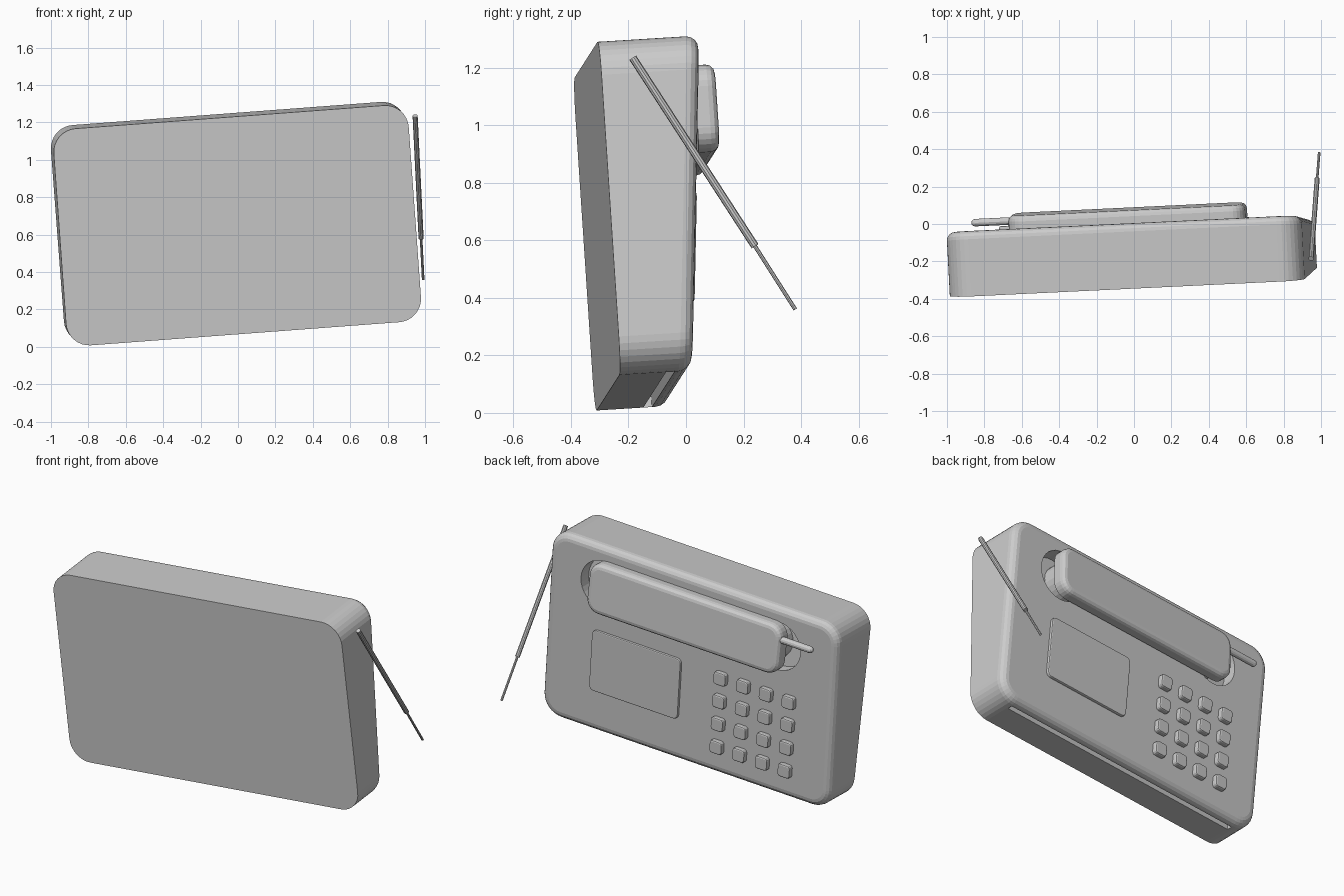
import bpy, bmesh, math
from mathutils import Matrix, Vector

if "Cube" in bpy.data.objects:
    bpy.data.objects.remove(bpy.data.objects["Cube"])

grey = bpy.data.materials.new("light grey plastic")
grey.use_nodes = True
grey.diffuse_color = (0.6, 0.6, 0.6, 1)
grey.node_tree.nodes["Principled BSDF"].inputs["Base Color"].default_value = (0.6, 0.6, 0.6, 1)

# The whole phone leans: local axes are width, depth and height
ex = Vector((1, 0.048, 0.075)).normalized()
ez = Vector((-0.075, -0.066, 1))
ez = (ez - ez.dot(ex) * ex).normalized()
ey = ez.cross(ex)
LEAN = Matrix((ex, ey, ez)).transposed().to_4x4()


def back(w):
    """Depth of the sloping keypad face at height w."""
    return -0.025 + 0.087 * w


def finish(name, bm, lean=True):
    bmesh.ops.recalc_face_normals(bm, faces=bm.faces)
    mesh = bpy.data.meshes.new(name)
    bm.to_mesh(mesh)
    bm.free()
    mesh.materials.append(grey)
    ob = bpy.data.objects.new(name, mesh)
    bpy.context.collection.objects.link(ob)
    if lean:
        mesh.transform(LEAN)
    return ob


def slab(name, u0, u1, w0, w1, front, rear, r, bevel=0, seg=6, steps=3):
    """Rounded plate; front and rear give depth as functions of height."""
    bm = bmesh.new()
    pts = []
    for i, (cu, cw) in enumerate([(u1 - r, w1 - r), (u0 + r, w1 - r),
                                  (u0 + r, w0 + r), (u1 - r, w0 + r)]):
        for k in range(seg + 1):
            a = (i + k / seg) * math.pi / 2
            pts.append((cu + r * math.cos(a), cw + r * math.sin(a)))
    a = [bm.verts.new((u, front(w), w)) for u, w in pts]
    b = [bm.verts.new((u, rear(w), w)) for u, w in pts]
    n = len(pts)
    bm.faces.new(a)
    top = bm.faces.new(b)
    for i in range(n):
        j = (i + 1) % n
        bm.faces.new((a[i], a[j], b[j], b[i]))
    bmesh.ops.recalc_face_normals(bm, faces=bm.faces)
    if bevel:
        bmesh.ops.bevel(bm, geom=list(top.edges), offset=bevel, segments=steps,
                        profile=0.5, affect='EDGES', clamp_overlap=True)
    return finish(name, bm)


def rod(name, p, q, r, sides, lean=True):
    p, q = Vector(p), Vector(q)
    bm = bmesh.new()
    turn = (q - p).to_track_quat('Z', 'Y').to_matrix().to_4x4()
    bmesh.ops.create_cone(bm, cap_ends=True, segments=sides, radius1=r, radius2=r,
                          depth=(q - p).length,
                          matrix=Matrix.Translation((p + q) / 2) @ turn)
    return finish(name, bm, lean)


def cut(ob, cutter):
    mod = ob.modifiers.new("cut", 'BOOLEAN')
    mod.operation = 'DIFFERENCE'
    mod.solver = 'EXACT'
    mod.object = cutter
    bpy.context.view_layer.objects.active = ob
    bpy.ops.object.modifier_apply(modifier=mod.name)
    bpy.data.objects.remove(cutter)


# Wedge-shaped body
body = slab("body", -0.922, 0.983, 0.085, 1.249, lambda w: -0.268, back,
            0.125, 0.045, 8, 4)

# Round cradle wells under both handset ends, and the slot in the underside
for u in (-0.53, 0.62):
    cut(body, rod("well_cutter", (u, -0.02, 1.01), (u, 0.3, 1.01), 0.15, 32))
cut(body, slab("slot_cutter", -0.8, 0.85, 0, 0.14, lambda w: -0.105,
               lambda w: -0.075, 0.01))

# Handset with earpiece, mouthpiece and stub aerial
slab("handset", -0.59, 0.68, 0.86, 1.165, lambda w: 0.07, lambda w: 0.145,
     0.08, 0.03)
for name, u in (("mouthpiece", -0.46), ("earpiece", 0.55)):
    rod(name, (u, -0.02, 1.012), (u, 0.09, 1.012), 0.12, 24)
rod("handset_aerial", (-0.56, 0.115, 1.08), (-0.77, 0.115, 1.08), 0.02, 12)
bm = bmesh.new()
bmesh.ops.create_uvsphere(bm, u_segments=12, v_segments=8, radius=0.02,
                          matrix=Matrix.Translation((-0.77, 0.115, 1.08)))
finish("handset_aerial_tip", bm)

# Display plate
slab("display", 0.085, 0.67, 0.34, 0.72, back, lambda w: back(w) + 0.016,
     0.03, 0.006, 4, 2)

# Keypad, four by four
for row in range(4):
    for col in range(4):
        u, w = -0.18 - 0.15 * col, 0.69 - 0.144 * row
        slab("key_%d_%d" % (row + 1, col + 1), u - 0.04, u + 0.04, w - 0.04, w + 0.04,
             lambda h: back(h) - 0.005, lambda h: back(h) + 0.03, 0.018, 0.008, 3, 2)

# Telescopic antenna on the left side
joint = Vector((0.979, 0.24, 0.58))
rod("antenna_base", (0.947, -0.185, 1.235), joint, 0.014, 10, False)
rod("antenna_tip", joint, (0.99, 0.38, 0.36), 0.007, 8, False)
